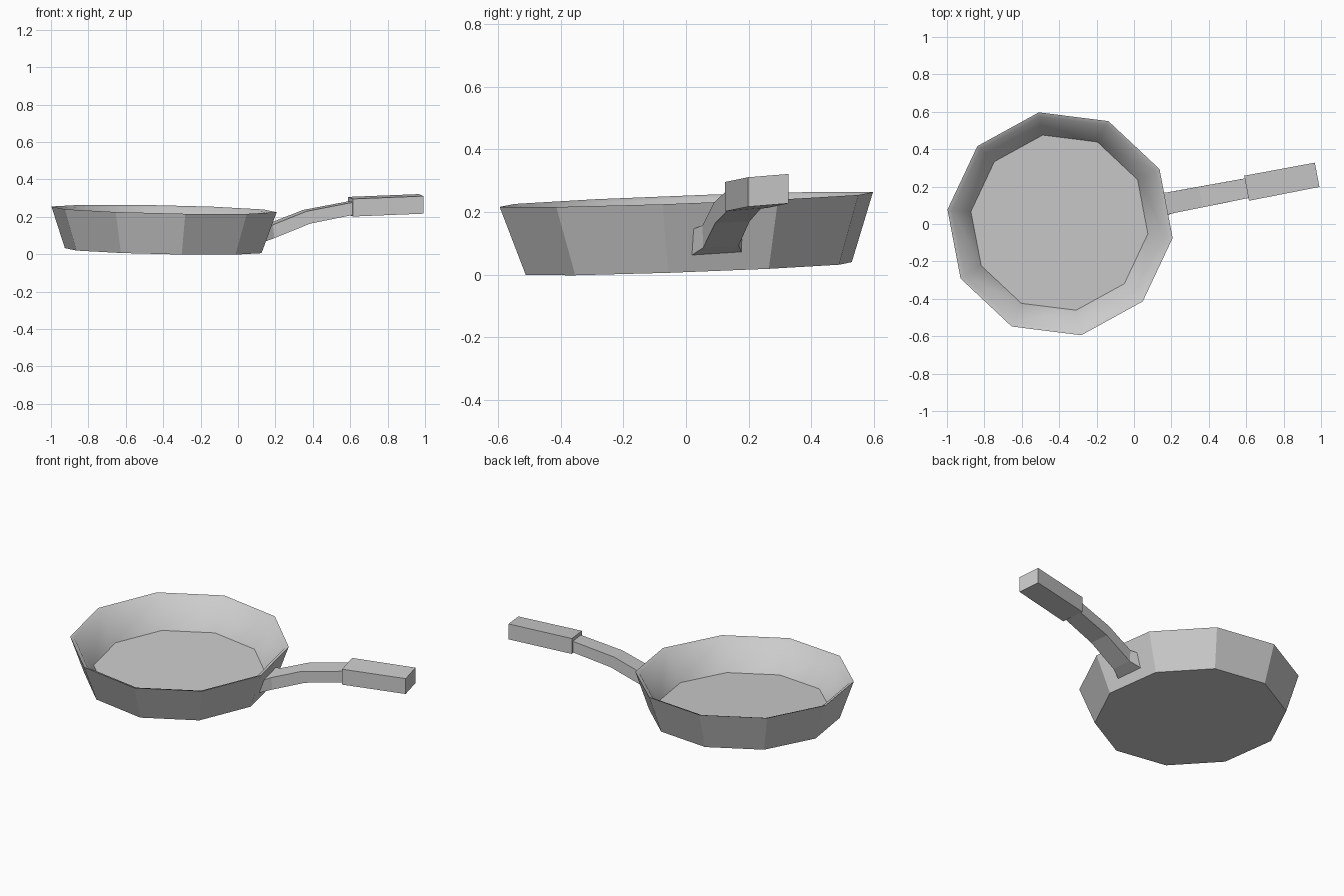
import bpy, bmesh, math
from mathutils import Vector, Matrix

if "Cube" in bpy.data.objects:
    bpy.data.objects.remove(bpy.data.objects["Cube"])

SIDES = 10
START = math.radians(-7.2)
AXIS = math.radians(10.8)          # handle leaves from the middle of one side
CENTRE = Vector((-0.40, 0.009, 0.019))


def finish(bm, name):
    bmesh.ops.recalc_face_normals(bm, faces=bm.faces)
    mesh = bpy.data.meshes.new(name)
    bm.to_mesh(mesh)
    bm.free()
    obj = bpy.data.objects.new(name, mesh)
    bpy.context.collection.objects.link(obj)
    return obj


def skin(bm, rings):
    """Bridge a list of vertex rings, returning the side faces per step."""
    steps = []
    for a, b in zip(rings, rings[1:]):
        n = len(a)
        steps.append([bm.faces.new((a[i], a[(i + 1) % n], b[(i + 1) % n], b[i]))
                      for i in range(n)])
    bm.faces.new(rings[0][::-1])
    bm.faces.new(rings[-1])
    return steps


# Pan body: ten-sided profile, slightly tilted
tilt = Vector((0, 0, 1)).rotation_difference(Vector((0.021, -0.036, 1))).to_matrix()
profile = [(0.53, 0.0), (0.607, 0.221), (0.583, 0.212), (0.477, 0.05)]
bm = bmesh.new()
rings = []
for r, z in profile:
    ring = []
    for k in range(SIDES):
        a = START + k * math.tau / SIDES
        ring.append(bm.verts.new(CENTRE + tilt @ Vector((r * math.cos(a), r * math.sin(a), z))))
    rings.append(ring)
outer, lip, inner = skin(bm, rings)
for f in lip + inner:              # the inside wall is smooth, the outside faceted
    f.smooth = True
for ring in (rings[1], rings[3]):
    for i in range(SIDES):
        bm.edges.get((ring[i], ring[(i + 1) % SIDES])).smooth = False
finish(bm, "pan_body")


def bar(name, sections, roll):
    """Loft of rectangles: (distance, height, half width, half height, lean)."""
    bm = bmesh.new()
    spin = Matrix.Rotation(AXIS, 3, 'Z')
    rings = []
    for u, z, w, h, lean in sections:
        ring = []
        for sy, sz in ((-1, -1), (1, -1), (1, 1), (-1, 1)):
            p = spin @ Vector((u - sz * h * lean, sy * w, z + sz * h + sy * w * roll))
            ring.append(bm.verts.new(p + Vector((CENTRE.x, 0, 0))))
        rings.append(ring)
    skin(bm, rings)
    return finish(bm, name)


# Curved stem, flared where it meets the pan
bar("handle_stem", [
    (0.535, 0.108, 0.082, 0.042, -0.35),
    (0.59, 0.125, 0.058, 0.036, 0.1),
    (0.78, 0.200, 0.056, 0.033, 0.3),
    (1.05, 0.252, 0.053, 0.033, 0.1),
], 0.06)

# Block grip
bar("handle_grip", [
    (1.02, 0.254, 0.068, 0.047, 0.0),
    (1.404, 0.269, 0.066, 0.047, 0.0),
], 0.08)
